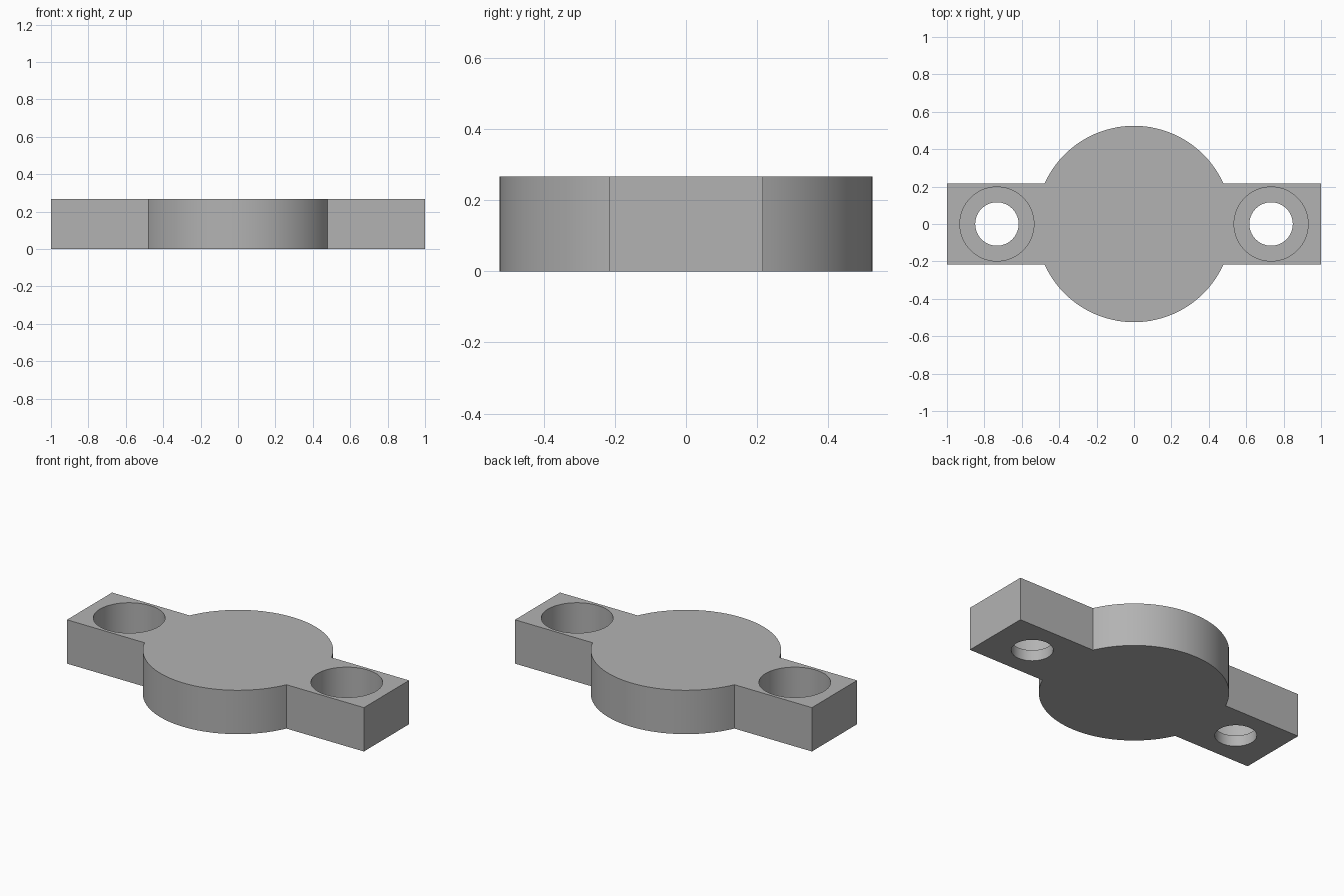
import bpy, bmesh
from math import asin, cos, sin, pi

# Drop the default cube
cube = bpy.data.objects.get("Cube")
if cube:
    bpy.data.objects.remove(cube, do_unlink=True)

HEIGHT = 0.267
DISC_R = 0.525
ARM_Y = 0.217
HOLE_X = 0.733
FLOOR = 0.067

grey = bpy.data.materials.new("plain grey")
grey.use_nodes = True
COLOUR = (0.45, 0.45, 0.45, 1)
grey.diffuse_color = COLOUR
grey.node_tree.nodes["Principled BSDF"].inputs["Base Color"].default_value = COLOUR


def prism(name, outline, z0, z1):
    """Extrude a closed outline from z0 to z1."""
    bm = bmesh.new()
    base = bm.faces.new([bm.verts.new((x, y, z0)) for x, y in outline])
    top = bmesh.ops.extrude_face_region(bm, geom=[base])["geom"]
    verts = [v for v in top if isinstance(v, bmesh.types.BMVert)]
    bmesh.ops.translate(bm, verts=verts, vec=(0, 0, z1 - z0))
    bmesh.ops.recalc_face_normals(bm, faces=bm.faces)
    mesh = bpy.data.meshes.new(name)
    bm.to_mesh(mesh)
    bm.free()
    mesh.materials.append(grey)
    obj = bpy.data.objects.new(name, mesh)
    bpy.context.collection.objects.link(obj)
    return obj


def arc(cx, r, start, end, steps):
    angles = [start + (end - start) * i / steps for i in range(steps + 1)]
    return [(cx + r * cos(a), r * sin(a)) for a in angles]


# Flange: a round centre with a straight arm on each side
a = asin(ARM_Y / DISC_R)
outline = ([(1, -ARM_Y), (1, ARM_Y)] + arc(0, DISC_R, a, pi - a, 40)
           + [(-1, ARM_Y), (-1, -ARM_Y)] + arc(0, DISC_R, pi + a, 2 * pi - a, 40))
flange = prism("mounting_flange", outline, 0, HEIGHT)

# Stepped screw holes: narrow through hole, wide counterbore from the top
for side, x in (("left", HOLE_X), ("right", -HOLE_X)):
    for part, r, z0 in (("through_hole", 0.116, -0.1), ("counterbore", 0.198, FLOOR)):
        ring = arc(x, r, 0, 2 * pi, 64)[:-1]
        cutter = prism(f"{side}_{part}_cutter", ring, z0, HEIGHT + 0.1)
        cutter.hide_render = True
        cutter.hide_set(True)
        cut = flange.modifiers.new(f"{side}_{part}", "BOOLEAN")
        cut.operation = "DIFFERENCE"
        cut.solver = "EXACT"
        cut.object = cutter

# Bake the cuts, then remove the cutters
bpy.context.view_layer.update()
graph = bpy.context.evaluated_depsgraph_get()
baked = bpy.data.meshes.new_from_object(flange.evaluated_get(graph))
cutters = [m.object for m in flange.modifiers]
flange.modifiers.clear()
flange.data = baked
for cutter in cutters:
    bpy.data.objects.remove(cutter, do_unlink=True)

# Smooth the round walls, keep the rims sharp
bpy.ops.object.select_all(action="DESELECT")
flange.select_set(True)
bpy.context.view_layer.objects.active = flange
bpy.ops.object.shade_smooth_by_angle(angle=0.5)
